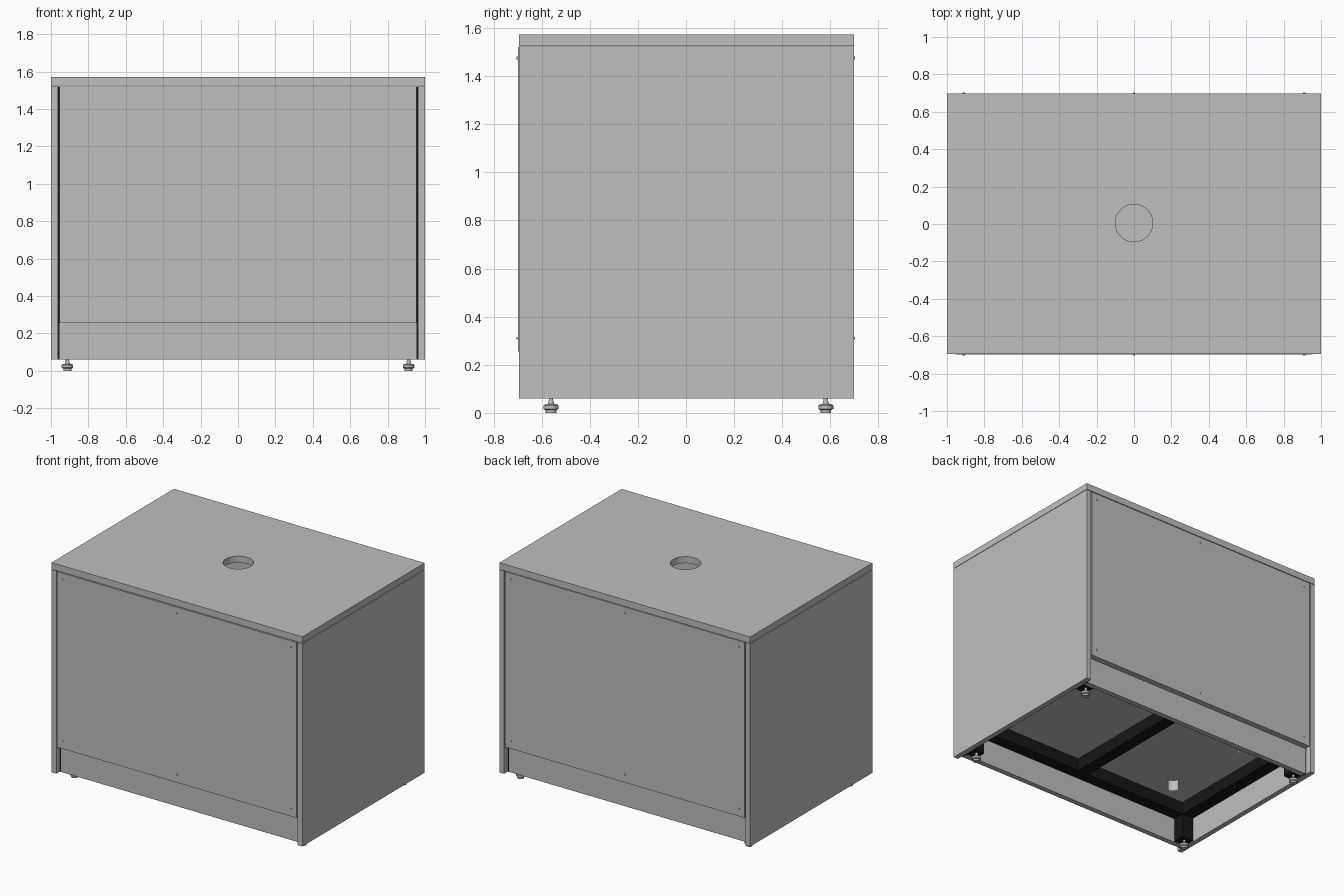
import bpy
import bmesh
from math import radians
from mathutils import Matrix, Vector

if "Cube" in bpy.data.objects:
    bpy.data.objects.remove(bpy.data.objects["Cube"], do_unlink=True)


def make_material(name, value):
    mat = bpy.data.materials.new(name)
    mat.use_nodes = True
    colour = (value, value, value, 1)
    mat.diffuse_color = colour
    mat.node_tree.nodes["Principled BSDF"].inputs["Base Color"].default_value = colour
    return mat


grey = make_material("light grey", 0.52)
black = make_material("frame black", 0.008)


def add_object(name, bm, mat):
    mesh = bpy.data.meshes.new(name)
    bm.to_mesh(mesh)
    bm.free()
    mesh.materials.append(mat)
    obj = bpy.data.objects.new(name, mesh)
    bpy.context.collection.objects.link(obj)
    return obj


def box(name, x, y, z, mat=grey):
    """Box from (min, max) pairs on each axis."""
    bm = bmesh.new()
    spans = [sorted(p) for p in (x, y, z)]
    size = [b - a for a, b in spans]
    centre = Vector([(a + b) / 2 for a, b in spans])
    bmesh.ops.create_cube(bm, size=1, matrix=Matrix.Translation(centre) @ Matrix.Diagonal((*size, 1)))
    return add_object(name, bm, mat)


def cylinder(bm, centre, r1, r2, depth, sides=24, turn=Matrix()):
    bmesh.ops.create_cone(bm, cap_ends=True, segments=sides, radius1=r1, radius2=r2,
                          depth=depth, matrix=Matrix.Translation(centre) @ turn)


def cut(obj, bm):
    """Subtract a temporary cutter and keep the plain result."""
    cutter = add_object("cutter", bm, obj.data.materials[0])
    cutter.hide_render = True
    mod = obj.modifiers.new("opening", "BOOLEAN")
    mod.operation = "DIFFERENCE"
    mod.solver = "EXACT"
    mod.object = cutter
    graph = bpy.context.evaluated_depsgraph_get()
    mesh = bpy.data.meshes.new_from_object(obj.evaluated_get(graph))
    obj.modifiers.clear()
    obj.data = mesh
    bpy.data.objects.remove(cutter, do_unlink=True)


FRONT, BACK = -0.695, 0.698
BASE, TOP = 0.06, 1.522
POST_X, POST_Y = (0.87, 0.962), (0.53, 0.615)
RAIL = (0.24, 0.33)

# Worktop with round opening
worktop = box("worktop", (-1, 1), (FRONT, BACK), (1.525, 1.572))
hole = bmesh.new()
cylinder(hole, (0, 0.005, 1.55), 0.1, 0.1, 0.3, 64)
cut(worktop, hole)

# Floor board with a long rounded slot
floor = box("floor_board", (-0.962, 0.962), (-0.615, 0.615), (0.33, 0.37))
slot = bmesh.new()
for y in (-0.31, 0.31):
    cylinder(slot, (-0.6, y, 0.35), 0.05, 0.05, 0.2, 32)
bmesh.ops.convex_hull(slot, input=slot.verts[:])
loose = [f for f in slot.faces if all(abs(v.co.y) < 0.315 for v in f.verts) and len(f.verts) > 4]
bmesh.ops.delete(slot, geom=loose, context="FACES_ONLY")
inner = [v for v in slot.verts if abs(v.co.y) < 0.309]
bmesh.ops.delete(slot, geom=inner, context="VERTS")
bmesh.ops.holes_fill(slot, edges=slot.edges[:])
bmesh.ops.recalc_face_normals(slot, faces=slot.faces[:])
cut(floor, slot)

# Side panels and side rails
for side, sx in (("left", 1), ("right", -1)):
    box(side + "_side_panel", (sx * 0.963, sx), (FRONT, BACK), (BASE, TOP))
    for level, z in (("lower", RAIL), ("upper", (1.43, 1.52))):
        box(f"{side}_{level}_rail", (sx * POST_X[0], sx * POST_X[1]), (-0.53, 0.53), z, black)

# Front and back panels, kick boards, rails
for end, sy, face in (("front", -1, -0.699), ("back", 1, 0.698)):
    box(end + "_panel", (-0.955, 0.955), (sy * 0.655, face), (0.255, 1.52))
    box(end + "_kick_board", (-0.955, 0.955), (sy * 0.617, sy * 0.655), (BASE, 0.27))
    for level, z in (("lower", RAIL), ("upper", (1.43, 1.52))):
        box(f"{end}_{level}_rail", (-0.87, 0.87), (sy * POST_Y[0], sy * POST_Y[1]), z, black)

    # Screw heads
    screws = bmesh.new()
    for x in (-0.91, 0, 0.91):
        for z in (0.31, 1.475):
            cylinder(screws, (x, face, z), 0.006, 0.006, 0.01, 12, Matrix.Rotation(radians(90), 4, "X"))
    add_object(end + "_screws", screws, grey)

    # Corner posts and levelling feet
    for side, sx in (("left", 1), ("right", -1)):
        box(f"{end}_{side}_post", [sx * v for v in POST_X], [sy * v for v in POST_Y], (BASE + 0.004, 1.52), black)
        box(f"{end}_{side}_gap_strip", (sx * 0.945, sx * 0.962), (sy * 0.615, sy * 0.654), (BASE, 1.52), black)
        foot = bmesh.new()
        for low, high, r1, r2 in ((0, 0.012, 0.022, 0.022), (0.012, 0.017, 0.024, 0.031),
                                  (0.017, 0.031, 0.031, 0.031), (0.031, 0.036, 0.031, 0.024),
                                  (0.036, 0.052, 0.014, 0.009), (0.052, 0.075, 0.009, 0.009)):
            cylinder(foot, (sx * 0.912, sy * 0.571 + 0.01, (low + high) / 2), r1, r2, high - low)
        add_object(f"{end}_{side}_foot", foot, grey)

# Middle beam under the floor
box("middle_beam", (-0.045, 0.045), (-0.53, 0.53), RAIL, black)
